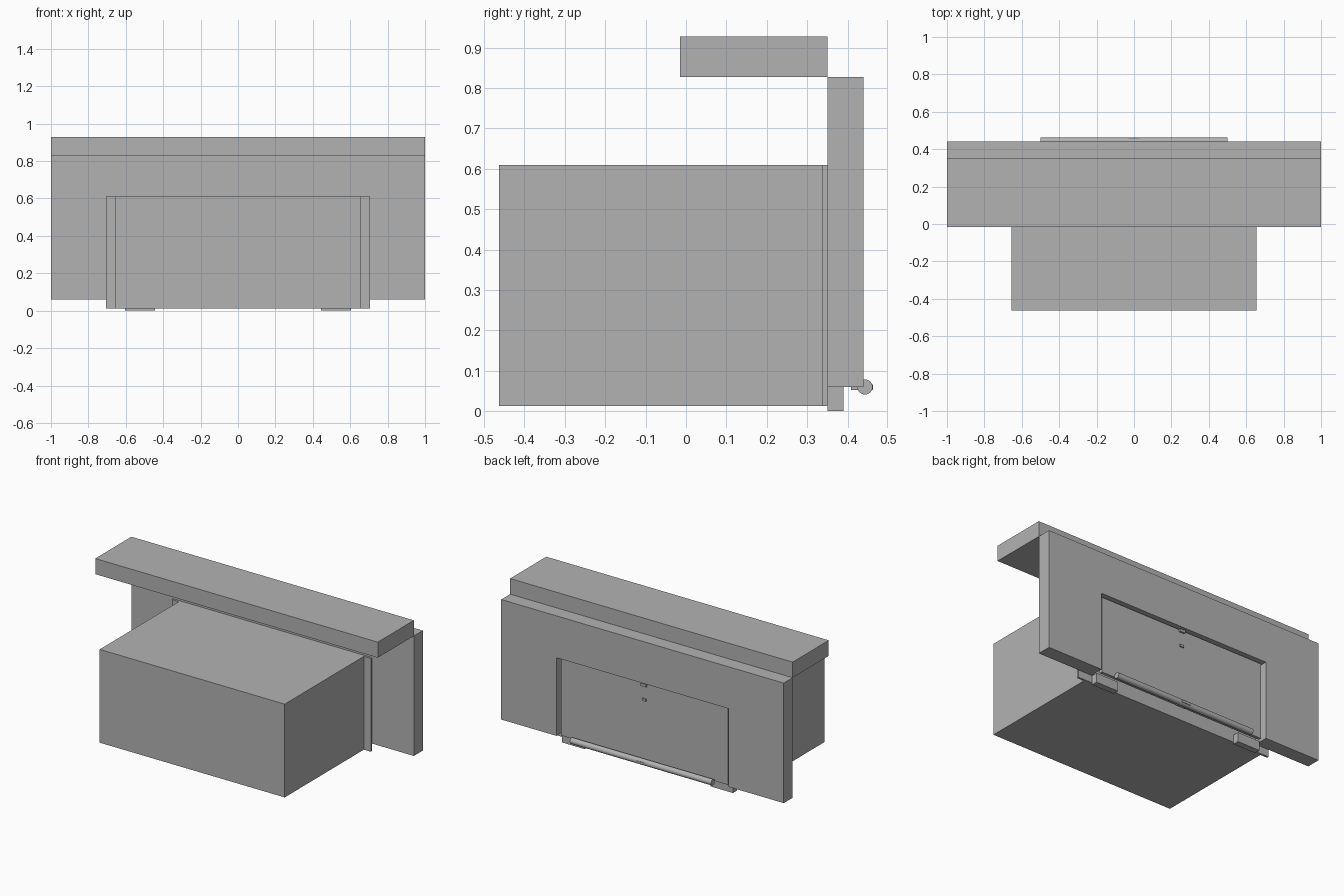
import bpy, bmesh, math
from mathutils import Matrix, Vector

if "Cube" in bpy.data.objects:
    bpy.data.objects.remove(bpy.data.objects["Cube"])

grey = bpy.data.materials.new("stone grey")
grey.diffuse_color = (0.45, 0.45, 0.45, 1)
grey.use_nodes = True
grey.node_tree.nodes["Principled BSDF"].inputs["Base Color"].default_value = grey.diffuse_color


def finish(name, bm):
    bmesh.ops.recalc_face_normals(bm, faces=bm.faces)
    me = bpy.data.meshes.new(name)
    bm.to_mesh(me)
    bm.free()
    me.materials.append(grey)
    ob = bpy.data.objects.new(name, me)
    bpy.context.collection.objects.link(ob)
    return ob


def box(name, x, y, z):
    """Box from (min, max) pairs."""
    bm = bmesh.new()
    size = [b - a for a, b in (x, y, z)]
    mid = Vector([(a + b) / 2 for a, b in (x, y, z)])
    bmesh.ops.create_cube(bm, size=1, matrix=Matrix.Translation(mid) @ Matrix.Diagonal((*size, 1)))
    return finish(name, bm)


def arch(name, outer, inner, y, z, z_in):
    """Upside-down U profile in x-z, extruded along y."""
    pts = [(-outer, z[0]), (-inner, z[0]), (-inner, z_in), (inner, z_in),
           (inner, z[0]), (outer, z[0]), (outer, z[1]), (-outer, z[1])]
    bm = bmesh.new()
    face = bm.faces.new([bm.verts.new((px, y[0], pz)) for px, pz in pts])
    ext = bmesh.ops.extrude_face_region(bm, geom=[face])["geom"]
    moved = [v for v in ext if isinstance(v, bmesh.types.BMVert)]
    bmesh.ops.translate(bm, verts=moved, vec=(0, y[1] - y[0], 0))
    return finish(name, bm)


# Surround wall with the door opening, and the shelf
arch("surround_wall", 1.0, 0.61, (0.35, 0.44), (0.06, 0.828), 0.56)
box("mantel_shelf", (-1, 1), (-0.015, 0.35), (0.828, 0.928))

# Firebox body and its mounting flange
box("firebox", (-0.655, 0.655), (-0.463, 0.337), (0.013, 0.61))
box("flange", (-0.705, 0.705), (0.337, 0.35), (0.013, 0.61))

# Door, set slightly back in the opening
box("door", (-0.59, 0.59), (0.40, 0.42), (0.06, 0.55))

# Feet
for side, a, b in (("left", -0.605, -0.445), ("right", 0.445, 0.605)):
    box(side + "_foot", (a, b), (0.35, 0.39), (0, 0.06))

# Latch details on the door
box("upper_latch", (-0.018, 0.018), (0.42, 0.432), (0.535, 0.552))
box("lower_latch", (-0.014, 0.014), (0.42, 0.427), (0.44, 0.455))

# Handle bar with its central bracket
bm = bmesh.new()
bmesh.ops.create_cone(bm, cap_ends=True, segments=16, radius1=0.019, radius2=0.019, depth=1.0,
                      matrix=Matrix.Translation((0, 0.443, 0.06)) @ Matrix.Rotation(math.pi / 2, 4, 'Y'))
bar = finish("handle_bar", bm)
bpy.context.view_layer.objects.active = bar
bar.select_set(True)
bpy.ops.object.shade_smooth_by_angle(angle=math.radians(40))
box("handle_bracket", (-0.03, 0.03), (0.408, 0.463), (0.052, 0.066))
